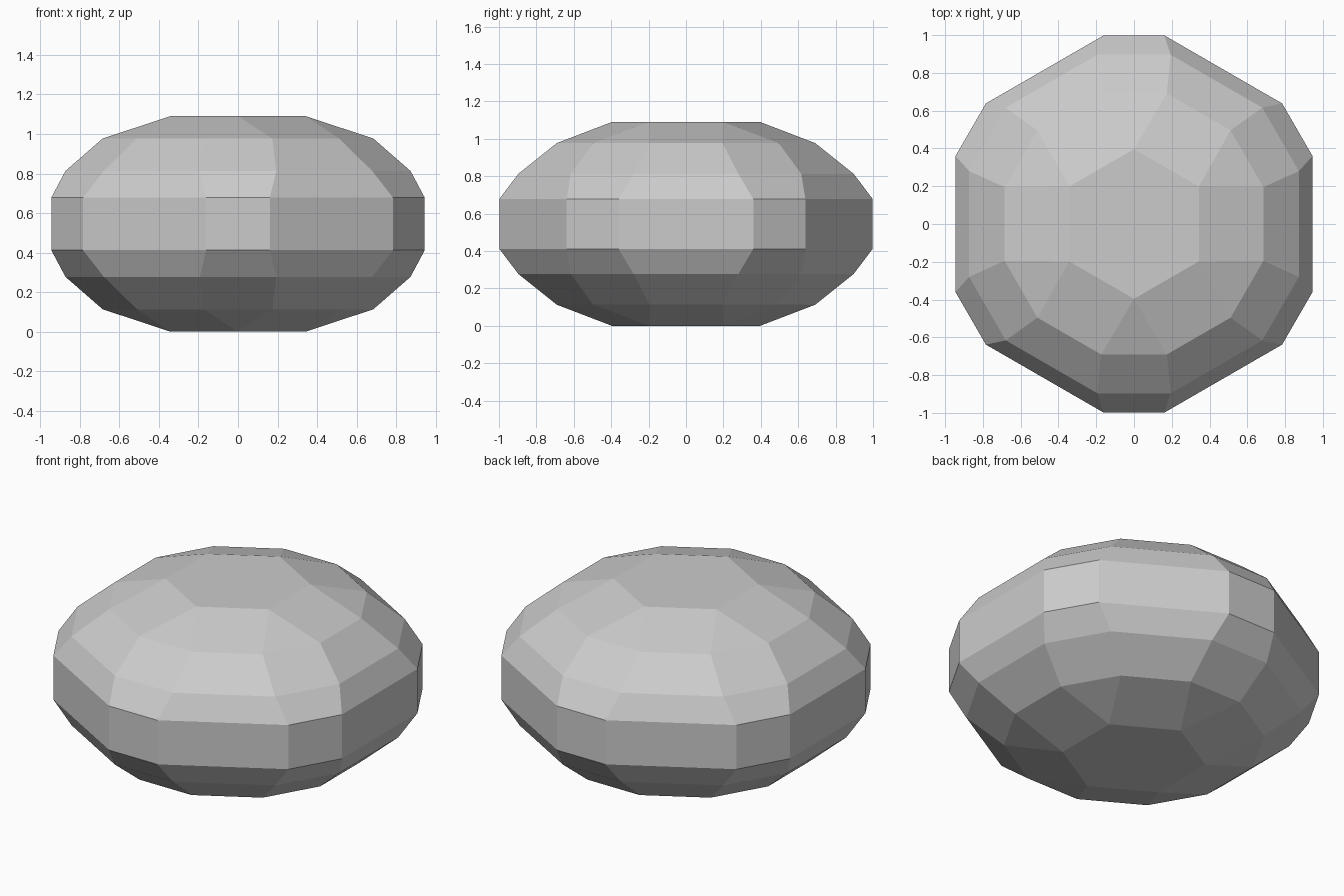
import bpy, bmesh
from math import cos, sin, radians

if "Cube" in bpy.data.objects:
    bpy.data.objects.remove(bpy.data.objects["Cube"])

HEIGHT = 1.09
# Each level: distance of its six flat sides from the axis, half width of a side, z
LEVELS = [(0.343, 0.198, 1.09), (0.685, 0.195, 0.977), (0.873, 0.28, 0.813), (0.945, 0.36, 0.678)]
LEVELS += [(d, w, HEIGHT - z) for d, w, z in reversed(LEVELS)]


def side_point(bm, d, w, z, k):
    a = radians(60 * k)
    return bm.verts.new((d * cos(a) - w * sin(a), d * sin(a) + w * cos(a), z))


bm = bmesh.new()
rings = []
for i, (d, w, z) in enumerate(LEVELS):
    if i in (0, len(LEVELS) - 1):
        # hexagonal cap: neighbouring sides share a corner
        corners = [side_point(bm, d, w, z, k) for k in range(6)]
        rings.append([corners[(j // 2 - 1 + j % 2) % 6] for j in range(12)])
        bm.faces.new(corners)
    else:
        # twelve sided ring
        rings.append([side_point(bm, d, s * w, z, k) for k in range(6) for s in (-1, 1)])

# Facets between neighbouring rings (triangles where a cap corner is shared)
for a, b in zip(rings, rings[1:]):
    for j in range(12):
        n = (j + 1) % 12
        bm.faces.new(list(dict.fromkeys((a[j], a[n], b[n], b[j]))))

bmesh.ops.recalc_face_normals(bm, faces=bm.faces[:])
mesh = bpy.data.meshes.new("faceted_stone")
bm.to_mesh(mesh)
bm.free()
stone = bpy.data.objects.new("faceted_stone", mesh)
bpy.context.collection.objects.link(stone)
